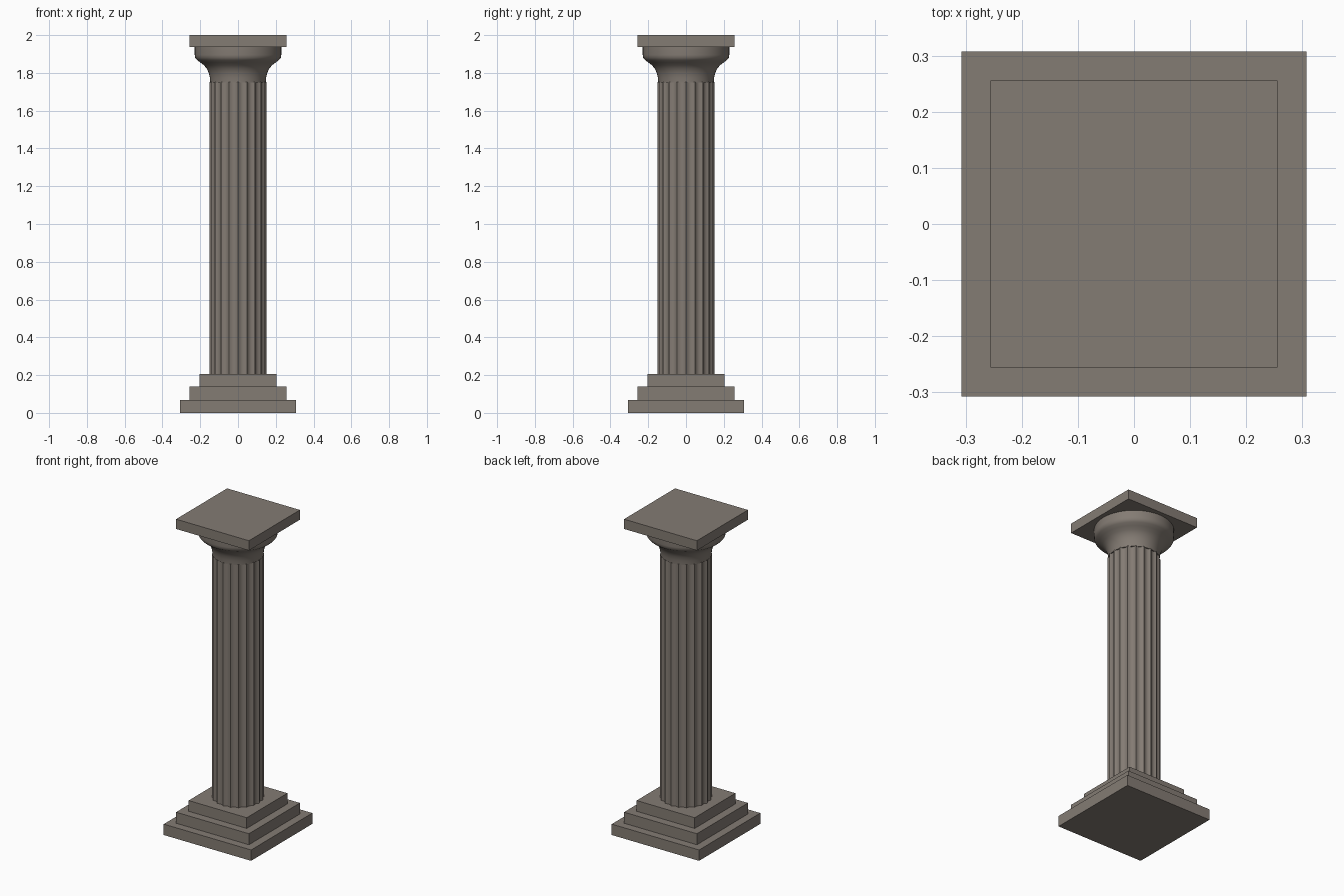
import bpy, bmesh, math

if "Cube" in bpy.data.objects:
    bpy.data.objects.remove(bpy.data.objects["Cube"])

stone = bpy.data.materials.new("warm grey stone")
stone.diffuse_color = (0.23, 0.2, 0.173, 1)
stone.use_nodes = True
stone.node_tree.nodes["Principled BSDF"].inputs["Base Color"].default_value = stone.diffuse_color


def finish(bm, name):
    bmesh.ops.recalc_face_normals(bm, faces=bm.faces)
    me = bpy.data.meshes.new(name)
    bm.to_mesh(me)
    bm.free()
    me.materials.append(stone)
    ob = bpy.data.objects.new(name, me)
    bpy.context.collection.objects.link(ob)
    return ob


def slab(name, half, z0, z1):
    bm = bmesh.new()
    bmesh.ops.create_cube(bm, size=1)
    for v in bm.verts:
        v.co = (v.co.x * 2 * half, v.co.y * 2 * half, z0 + (v.co.z + 0.5) * (z1 - z0))
    return finish(bm, name)


def loft(name, rings):
    """Bridge a stack of closed rings and cap both ends."""
    bm = bmesh.new()
    loops = [[bm.verts.new(p) for p in ring] for ring in rings]
    n = len(loops[0])
    for a, b in zip(loops, loops[1:]):
        for i in range(n):
            j = (i + 1) % n
            bm.faces.new((a[i], a[j], b[j], b[i]))
    bm.faces.new(loops[0][::-1])
    bm.faces.new(loops[-1])
    return finish(bm, name)


def smooth(ob, angle):
    bpy.ops.object.select_all(action='DESELECT')
    ob.select_set(True)
    bpy.context.view_layer.objects.active = ob
    bpy.ops.object.shade_smooth_by_angle(angle=math.radians(angle))


def ring(radius, z, n):
    return [(radius(i) * math.sin(2 * math.pi * i / n),
             radius(i) * math.cos(2 * math.pi * i / n), z) for i in range(n)]


# Stepped base and square top slab
slab("base_step_lower", 0.307, 0.0, 0.069)
slab("base_step_middle", 0.256, 0.069, 0.139)
slab("base_step_upper", 0.204, 0.139, 0.207)
slab("top_slab", 0.256, 1.938, 2.0)

# Shaft with 20 shallow concave flutes meeting at sharp ridges
FLUTES, SEG = 20, 6


def flute(i):
    t = (i % SEG) / SEG * 2 - 1
    return 0.151 - 0.011 * (1 - t * t)


shaft = loft("fluted_shaft", [ring(flute, z, FLUTES * SEG) for z in (0.207, 1.752)])
smooth(shaft, 25)

# Flared round capital
profile = [(0.147, 1.748), (0.149, 1.775), (0.155, 1.80), (0.165, 1.823),
           (0.18, 1.84), (0.199, 1.855), (0.217, 1.868), (0.227, 1.88),
           (0.229, 1.895), (0.229, 1.938)]
capital = loft("capital", [ring(lambda i, r=r: r, z, 64) for r, z in profile])
smooth(capital, 40)
